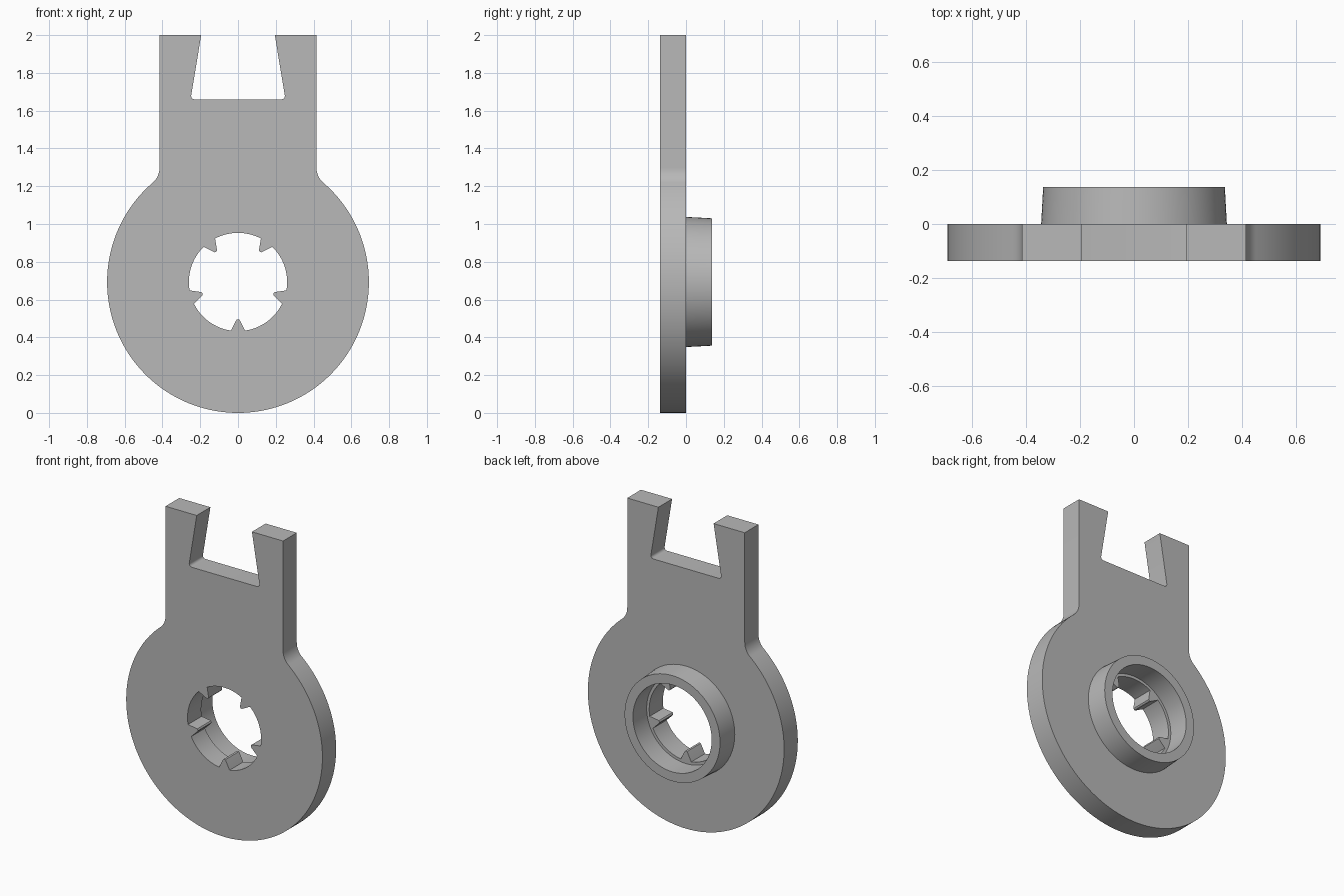
import bpy, bmesh
from math import pi, sin, cos, atan2, asin, hypot, radians

cube = bpy.data.objects.get("Cube")
if cube:
    bpy.data.objects.remove(cube, do_unlink=True)

T = 0.138            # plate thickness, also boss height
R, CZ = 0.693, 0.693  # disc radius and centre height
HOLE = 0.26
NECK = 0.415
FILLET = 0.108

grey = bpy.data.materials.new("plain_grey")
grey.use_nodes = True
grey.diffuse_color = (0.48, 0.48, 0.48, 1)
grey.node_tree.nodes["Principled BSDF"].inputs["Base Color"].default_value = (0.48, 0.48, 0.48, 1)


def arc(cx, cz, r, a0, a1, n):
    return [(cx + r * cos(a0 + (a1 - a0) * i / n), cz + r * sin(a0 + (a1 - a0) * i / n))
            for i in range(n + 1)]


def finish(bm, name):
    bmesh.ops.recalc_face_normals(bm, faces=bm.faces)
    mesh = bpy.data.meshes.new(name)
    bm.to_mesh(mesh)
    bm.free()
    obj = bpy.data.objects.new(name, mesh)
    mesh.materials.append(grey)
    bpy.context.collection.objects.link(obj)
    bpy.ops.object.select_all(action='DESELECT')
    obj.select_set(True)
    bpy.context.view_layer.objects.active = obj
    bpy.ops.object.shade_smooth_by_angle(angle=radians(25))
    return obj


# Right half of the outline: disc, neck fillet, prong, slot with rounded corner
fx = NECK + FILLET
fz = CZ + ((R + FILLET) ** 2 - fx ** 2) ** 0.5
join = atan2(fz - CZ, fx)
half = arc(0, CZ, R, -pi / 2, join, 64)
half += arc(fx, fz, FILLET, join + pi, pi, 10)[1:]
half += [(NECK, 2), (0.195, 2)]
half += arc(0.23, 1.678, 0.018, radians(10), -pi / 2, 6)
outline = half + [(-x, z) for x, z in reversed(half[1:])]

# Bore outline with five inward teeth
bore = []
tooth_half = asin(0.037 / HOLE)
for k in range(5):
    a = -pi / 2 + k * 2 * pi / 5
    for r, t in ((0.207, -0.012), (0.199, -0.007), (0.197, 0), (0.199, 0.007), (0.207, 0.012)):
        ang = a + atan2(t, r)
        bore.append((hypot(r, t) * cos(ang), CZ + hypot(r, t) * sin(ang)))
    bore += arc(0, CZ, HOLE, a + tooth_half, a + 2 * pi / 5 - tooth_half, 16)

# Plate: fill between the two loops and extrude backwards
bm = bmesh.new()
edges = []
for loop in (outline, bore):
    vs = [bm.verts.new((x, -T, z)) for x, z in loop]
    edges += [bm.edges.new((v, vs[i - 1])) for i, v in enumerate(vs)]
bmesh.ops.triangle_fill(bm, use_beauty=True, use_dissolve=False, edges=edges)
ext = bmesh.ops.extrude_face_region(bm, geom=bm.faces[:])
moved = [g for g in ext["geom"] if isinstance(g, bmesh.types.BMVert)]
bmesh.ops.translate(bm, verts=moved, vec=(0, T, 0))
finish(bm, "slotted_plate")

# Tapered boss ring on the back, seated slightly into the plate
bm = bmesh.new()
N = 96
profile = [(0.345, -0.01), (0.337, T), (0.278, T), (0.278, -0.01)]
rings = [[bm.verts.new((r * cos(2 * pi * i / N), y, CZ + r * sin(2 * pi * i / N)))
          for i in range(N)] for r, y in profile]
for j, ring in enumerate(rings):
    prev = rings[j - 1]
    for i in range(N):
        bm.faces.new((prev[i - 1], prev[i], ring[i], ring[i - 1]))
finish(bm, "boss_ring")
